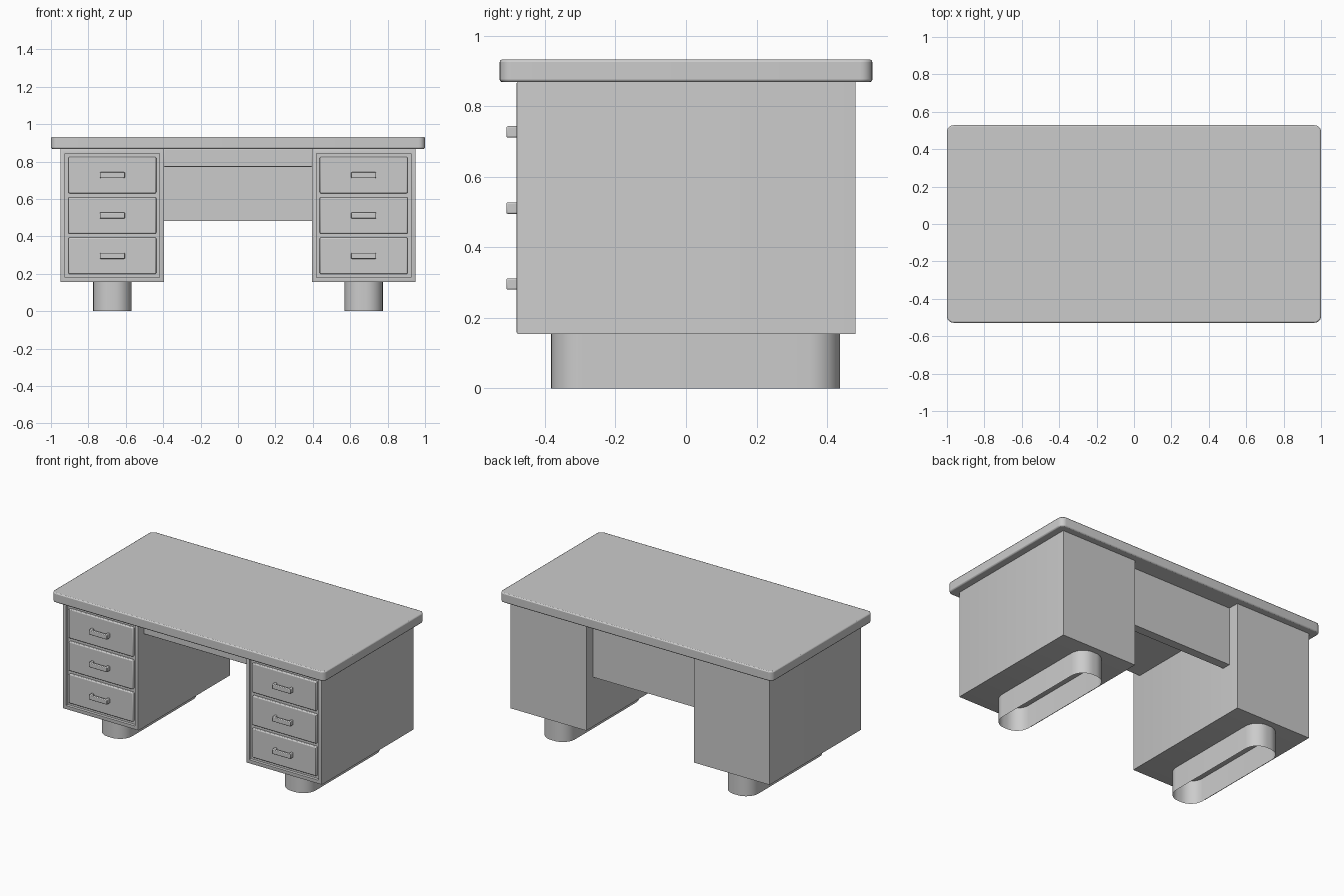
import bpy, bmesh, math

if "Cube" in bpy.data.objects:
    bpy.data.objects.remove(bpy.data.objects["Cube"])


def finish(bm, name, bevel=0.0, segments=2):
    """Turn a bmesh into an object with softened edges."""
    bmesh.ops.recalc_face_normals(bm, faces=bm.faces)
    mesh = bpy.data.meshes.new(name)
    bm.to_mesh(mesh)
    bm.free()
    ob = bpy.data.objects.new(name, mesh)
    bpy.context.collection.objects.link(ob)
    if bevel:
        mod = ob.modifiers.new("soft_edges", 'BEVEL')
        mod.width, mod.segments = bevel, segments
        mod.limit_method, mod.angle_limit = 'ANGLE', math.radians(50)
    bpy.ops.object.select_all(action='DESELECT')
    ob.select_set(True)
    bpy.context.view_layer.objects.active = ob
    bpy.ops.object.shade_smooth_by_angle(angle=math.radians(35))
    return ob


def prism(points, z0, z1, caps=True):
    """Extrude a flat outline from z0 to z1."""
    bm = bmesh.new()
    low = [bm.verts.new((x, y, z0)) for x, y in points]
    high = [bm.verts.new((x, y, z1)) for x, y in points]
    n = len(points)
    for i in range(n):
        j = (i + 1) % n
        bm.faces.new((low[i], low[j], high[j], high[i]))
    if caps:
        bm.faces.new(low[::-1])
        bm.faces.new(high)
    return bm


def rect(x0, x1, y0, y1):
    return [(x0, y0), (x1, y0), (x1, y1), (x0, y1)]


def rounded_rect(x0, x1, y0, y1, r, steps):
    corners = [(x1 - r, y1 - r), (x0 + r, y1 - r), (x0 + r, y0 + r), (x1 - r, y0 + r)]
    return [(cx + r * math.cos(a), cy + r * math.sin(a))
            for k, (cx, cy) in enumerate(corners)
            for a in [math.pi / 2 * (k + i / steps) for i in range(steps + 1)]]


# Table top
finish(prism(rounded_rect(-1, 1, -0.528, 0.528, 0.035, 6), 0.868, 0.932), "table_top", 0.007)

# Shallow centre drawer box and back panel across the knee space
finish(prism(rect(-0.397, 0.397, -0.42, 0.36), 0.772, 0.868), "centre_drawer", 0.003)
finish(prism(rect(-0.397, 0.397, 0.35, 0.408), 0.482, 0.868), "back_panel")

for side, cx in (("left", -0.672), ("right", 0.672)):
    # Pedestal cabinet with a recessed front opening
    bm = prism(rect(cx - 0.277, cx + 0.277, -0.48, 0.48), 0.155, 0.868)
    bmesh.ops.recalc_face_normals(bm, faces=bm.faces)
    front = [f for f in bm.faces if f.normal.y < -0.9]
    bmesh.ops.bevel(bm, geom=list(front[0].edges), offset=0.004, segments=2,
                    profile=0.5, affect='EDGES')
    front = [max((f for f in bm.faces if f.normal.y < -0.99), key=lambda f: f.calc_area())]
    bmesh.ops.inset_region(bm, faces=front, thickness=0.029)
    bmesh.ops.inset_region(bm, faces=front, thickness=0.001, depth=-0.018)
    finish(bm, side + "_pedestal")

    # Hollow rounded foot
    foot = rounded_rect(cx - 0.102, cx + 0.102, -0.382, 0.437, 0.09, 10)
    finish(prism(foot, 0, 0.155, caps=False), side + "_foot")

    # Three drawer fronts, each with a bracket handle
    for i, z in enumerate((0.727, 0.511, 0.296)):
        finish(prism(rect(cx - 0.235, cx + 0.235, -0.478, -0.455), z - 0.097, z + 0.097),
               f"{side}_drawer_{i + 1}", 0.006)
        y0, y1 = -0.509, -0.474
        u = [(cx - 0.067, y1), (cx - 0.067, y0), (cx + 0.067, y0), (cx + 0.067, y1),
             (cx + 0.05, y1), (cx + 0.05, y0 + 0.014), (cx - 0.05, y0 + 0.014), (cx - 0.05, y1)]
        finish(prism(u, z - 0.016, z + 0.016), f"{side}_handle_{i + 1}", 0.004)
